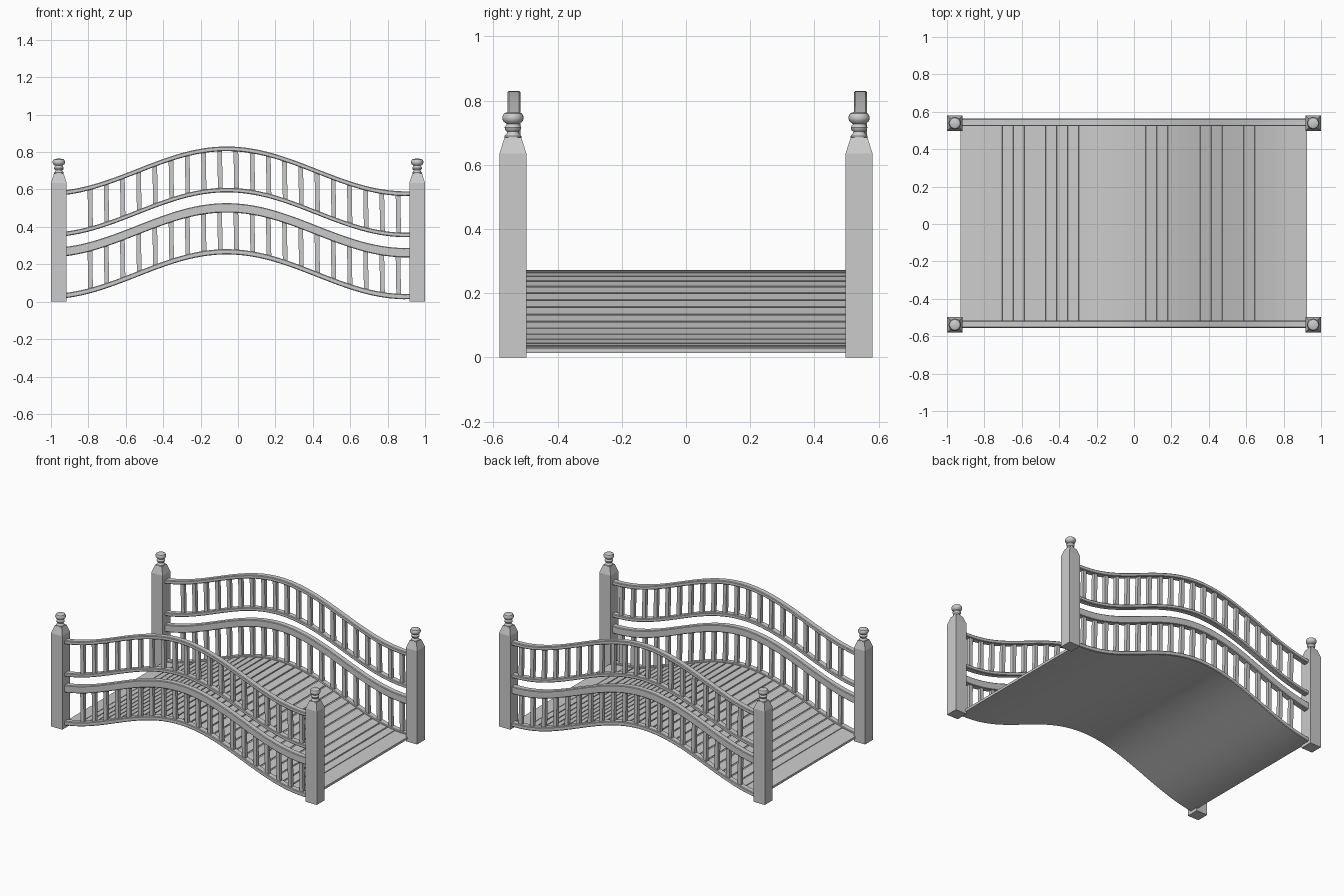
import bpy, bmesh, math
from mathutils import Matrix, Vector

cube = bpy.data.objects.get("Cube")
if cube:
    bpy.data.objects.remove(cube)

GREY = (0.6, 0.6, 0.6, 1)
mat = bpy.data.materials.new("plain grey")
mat.use_nodes = True
mat.diffuse_color = GREY
mat.node_tree.nodes["Principled BSDF"].inputs["Base Color"].default_value = GREY

CREST, HALF_WAVE, RISE = -0.06, 0.96, 0.24
RAIL_Y = {"front": -0.536, "back": 0.543}


def arch(x):
    """Height of the underside of the bridge."""
    return 0.015 + RISE * 0.5 * (1 + math.cos(math.pi * (x - CREST) / HALF_WAVE))


def slope(x):
    return math.atan2(arch(x + 0.01) - arch(x - 0.01), 0.02)


def finish(name, bm, smooth=None):
    bmesh.ops.recalc_face_normals(bm, faces=bm.faces)
    mesh = bpy.data.meshes.new(name)
    bm.to_mesh(mesh)
    bm.free()
    mesh.materials.append(mat)
    obj = bpy.data.objects.new(name, mesh)
    bpy.context.collection.objects.link(obj)
    if smooth:
        bpy.ops.object.select_all(action='DESELECT')
        obj.select_set(True)
        bpy.context.view_layer.objects.active = obj
        bpy.ops.object.shade_smooth_by_angle(angle=math.radians(smooth))
    return obj


def add_box(bm, centre, size, tilt=0):
    m = (Matrix.Translation(centre) @ Matrix.Rotation(-tilt, 4, 'Y')
         @ Matrix.Diagonal((*size, 1)))
    bmesh.ops.create_cube(bm, size=1, matrix=m)


def arched_strip(name, section, x_end=0.925, steps=48):
    """Sweep a (y, height above arch) section along the arch."""
    bm = bmesh.new()
    rings = []
    for i in range(steps + 1):
        x = -x_end + 2 * x_end * i / steps
        rings.append([bm.verts.new((x, y, arch(x) + h)) for y, h in section])
    n = len(section)
    for a, b in zip(rings, rings[1:]):
        for k in range(n):
            bm.faces.new((a[k], a[(k + 1) % n], b[(k + 1) % n], b[k]))
    bm.faces.new(rings[0])
    bm.faces.new(rings[-1])
    return finish(name, bm, 35)


def rail_section(y, low, high, width=0.04, cut=0.004):
    """Rectangle with chamfered corners."""
    l, r = y - width / 2, y + width / 2
    return [(l + cut, low), (r - cut, low), (r, low + cut), (r, high - cut),
            (r - cut, high), (l + cut, high), (l, high - cut), (l, low + cut)]


# Curved deck and its cross planks
arched_strip("deck", [(-0.53, -0.002), (0.535, -0.002), (0.535, 0.011), (-0.53, 0.011)])
bm = bmesh.new()
COUNT, SPAN = 28, 1.63
pitch = SPAN / COUNT
for i in range(COUNT):
    x = -SPAN / 2 + pitch * (i + 0.5)
    t = slope(x)
    add_box(bm, (x, 0.003, arch(x) + 0.010), (pitch * 0.86 / math.cos(t), 1.05, 0.014), t)
finish("deck_planks", bm)
# Smooth landings at both ends
for side, s in (("left", 1), ("right", -1)):
    bm = bmesh.new()
    x = s * 0.872
    add_box(bm, (x, 0.003, arch(x) + 0.008), (0.108, 1.05, 0.016), slope(x))
    finish(side + "_landing", bm)

# Railings: four rails and two tiers of balusters on each side
RAILS = {"bottom": (-0.002, 0.026), "middle": (0.222, 0.272),
         "upper_middle": (0.330, 0.354), "top": (0.550, 0.575)}
TIERS = {"lower": (0.02, 0.23), "upper": (0.345, 0.56)}
for side, y in RAIL_Y.items():
    for name, (low, high) in RAILS.items():
        arched_strip(f"{side}_{name}_rail", rail_section(y, low, high))
    for name, (low, high) in TIERS.items():
        bm = bmesh.new()
        for i in range(20):
            x = -0.79 + 0.0867 * i
            add_box(bm, (x, y, arch(x) + (low + high) / 2),
                    (0.025, 0.024, high - low), math.radians(1))
        finish(f"{side}_{name}_balusters", bm)

# Corner posts with tapered shoulders and turned finials
FINIAL = [(0, 0.675), (0.026, 0.675), (0.026, 0.690), (0.019, 0.698), (0.018, 0.703),
          (0.024, 0.708), (0.026, 0.716), (0.022, 0.723), (0.019, 0.727), (0.030, 0.735),
          (0.033, 0.743), (0.033, 0.750), (0.028, 0.760), (0.018, 0.764), (0, 0.765)]
for front, sy in (("front", -1), ("back", 1)):
    for side, sx in (("left", 1), ("right", -1)):
        place = Matrix.Translation((sx * 0.958, sy * 0.539, 0))
        bm = bmesh.new()
        add_box(bm, (0, 0, 0.3175), (0.084, 0.084, 0.635))
        top = max(bm.faces, key=lambda f: f.calc_center_median().z)
        cap = bmesh.ops.extrude_face_region(bm, geom=[top])["geom"]
        bmesh.ops.delete(bm, geom=[top], context='FACES_ONLY')
        for v in (g for g in cap if isinstance(g, bmesh.types.BMVert)):
            v.co = Vector((v.co.x * 0.62, v.co.y * 0.62, 0.685))
        bm.transform(place)
        finish(f"{front}_{side}_post", bm)

        bm = bmesh.new()
        pts = [bm.verts.new((r, 0, z)) for r, z in FINIAL]
        edges = [bm.edges.new(p) for p in zip(pts, pts[1:])]
        bmesh.ops.spin(bm, geom=pts + edges, cent=(0, 0, 0), axis=(0, 0, 1),
                       angle=2 * math.pi, steps=20)
        bmesh.ops.remove_doubles(bm, verts=bm.verts, dist=0.0003)
        bm.transform(place)
        finish(f"{front}_{side}_finial", bm, 40)
